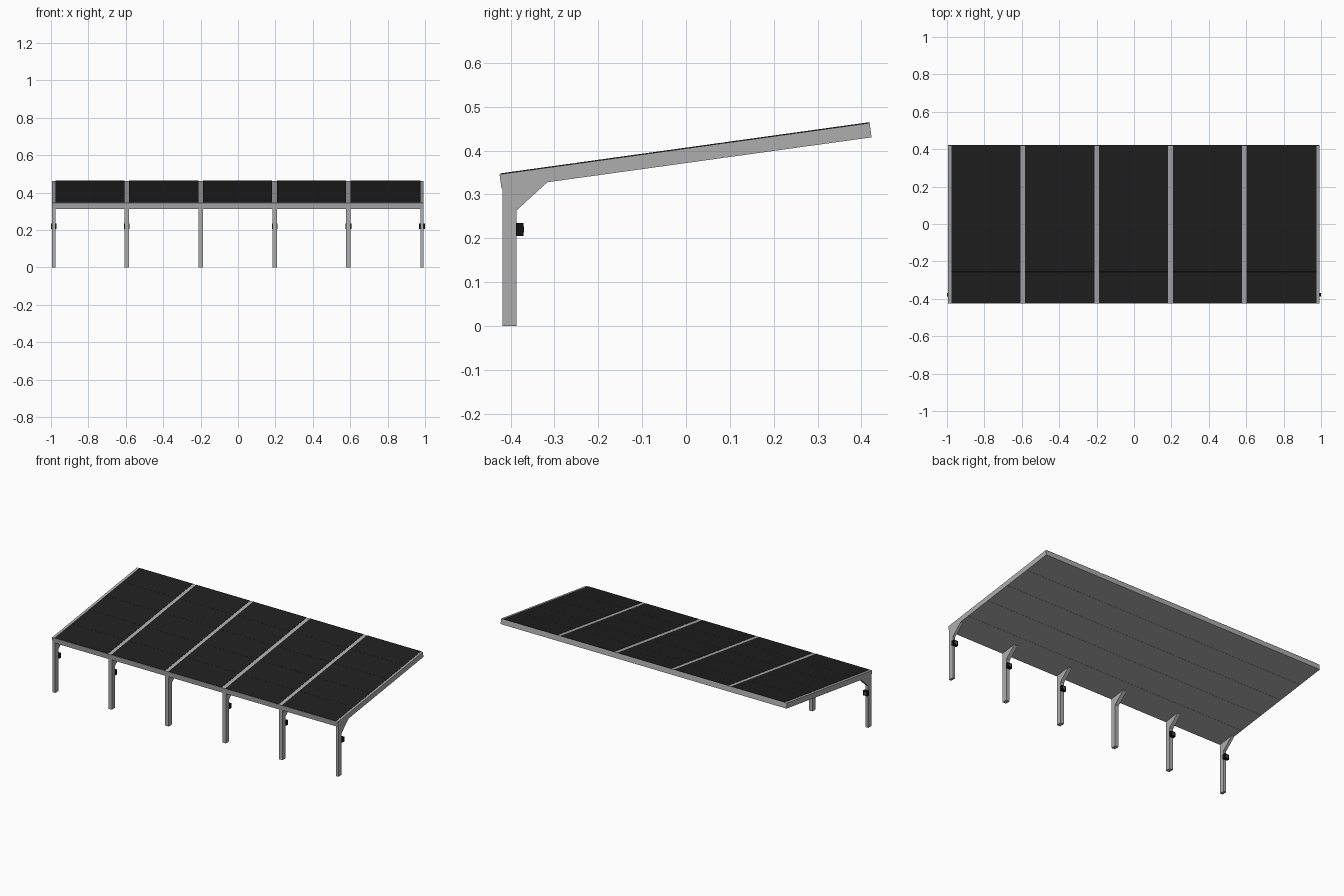
import bpy, bmesh, math
from mathutils import Matrix, Vector

if "Cube" in bpy.data.objects:
    bpy.data.objects.remove(bpy.data.objects["Cube"])


def material(name, rgb):
    m = bpy.data.materials.new(name)
    m.diffuse_color = (*rgb, 1)
    m.use_nodes = True
    m.node_tree.nodes["Principled BSDF"].inputs["Base Color"].default_value = m.diffuse_color
    return m


STEEL = material("light grey steel", (0.42, 0.42, 0.43))
PANEL = material("solar black", (0.014, 0.014, 0.014))
BLACK = material("charger black", (0.006, 0.006, 0.006))
DARK = material("charger face grey", (0.10, 0.10, 0.105))

# Roof frame: local y runs up the slope, local z is the roof normal
TILT = math.atan2(0.117, 0.844)
ROOF = Matrix.Translation((0, -0.001, 0.388)) @ Matrix.Rotation(TILT, 4, 'X')
HALF_L, HALF_T = 0.426, 0.0165
X0, X1 = -0.994, 0.991


def make(name, bm, mat, matrix=None):
    bmesh.ops.recalc_face_normals(bm, faces=bm.faces)
    me = bpy.data.meshes.new(name)
    bm.to_mesh(me)
    bm.free()
    me.materials.append(mat)
    ob = bpy.data.objects.new(name, me)
    if matrix:
        ob.matrix_world = matrix
    bpy.context.collection.objects.link(ob)
    return ob


def box(name, lo, hi, mat, matrix=None):
    lo, hi = Vector(lo), Vector(hi)
    bm = bmesh.new()
    bmesh.ops.create_cube(bm, size=1)
    bmesh.ops.scale(bm, vec=hi - lo, verts=bm.verts)
    bmesh.ops.translate(bm, vec=(lo + hi) / 2, verts=bm.verts)
    return make(name, bm, mat, matrix)


def extrude_x(name, profile, xa, xb, mat):
    """Prism from a (y, z) outline, running along x."""
    bm = bmesh.new()
    face = bm.faces.new([bm.verts.new((xa, y, z)) for y, z in profile])
    geo = bmesh.ops.extrude_face_region(bm, geom=[face])["geom"]
    verts = [v for v in geo if isinstance(v, bmesh.types.BMVert)]
    bmesh.ops.translate(bm, vec=(xb - xa, 0, 0), verts=verts)
    return make(name, bm, mat)


# Roof slab, laid as five deck strips with hairline joints
ROWS = 5
pitch = 2 * HALF_L / ROWS
box("roof_core", (X0, -HALF_L, -HALF_T + 0.002), (X1, HALF_L, HALF_T), STEEL, ROOF)
for r in range(ROWS):
    ya = -HALF_L + r * pitch
    box(f"roof_deck_{r + 1}", (X0, ya, -HALF_T),
        (X1, ya + pitch - (0.001 if r < ROWS - 1 else 0), -HALF_T + 0.0025), STEEL, ROOF)

# Solar panels: five bays between the steel strips, five rows each
BAYS = [(-0.977, -0.607), (-0.583, -0.211), (-0.187, 0.183), (0.209, 0.578), (0.602, 0.977)]
for b, (xa, xb) in enumerate(BAYS):
    for r in range(ROWS):
        ya = -HALF_L + 0.002 + r * pitch
        box(f"solar_panel_{b + 1}_{r + 1}", (xa, ya, HALF_T - 0.001),
            (xb, min(ya + pitch - 0.0006, HALF_L), HALF_T + 0.0018), PANEL, ROOF)

# Posts, gussets and chargers: (centre x, post width, has charger)
POSTS = [(-0.985, 0.018, True), (-0.595, 0.024, True), (-0.200, 0.024, False),
         (0.197, 0.024, True), (0.590, 0.024, True), (0.983, 0.016, True)]
for i, (x, w, charger) in enumerate(POSTS, 1):
    h = w / 2
    extrude_x(f"post_{i}", [(-0.419, 0), (-0.387, 0), (-0.387, 0.325), (-0.419, 0.32)],
              x - h, x + h, STEEL)
    extrude_x(f"gusset_{i}", [(-0.388, 0.262), (-0.318, 0.326), (-0.318, 0.331), (-0.388, 0.322)],
              x - h, x + h, STEEL)
    if charger:
        box(f"charger_{i}", (x - 0.0155, -0.388, 0.205), (x + 0.0155, -0.370, 0.235), BLACK)
        box(f"charger_face_{i}", (x - 0.007, -0.371, 0.213), (x + 0.007, -0.3692, 0.227), DARK)
